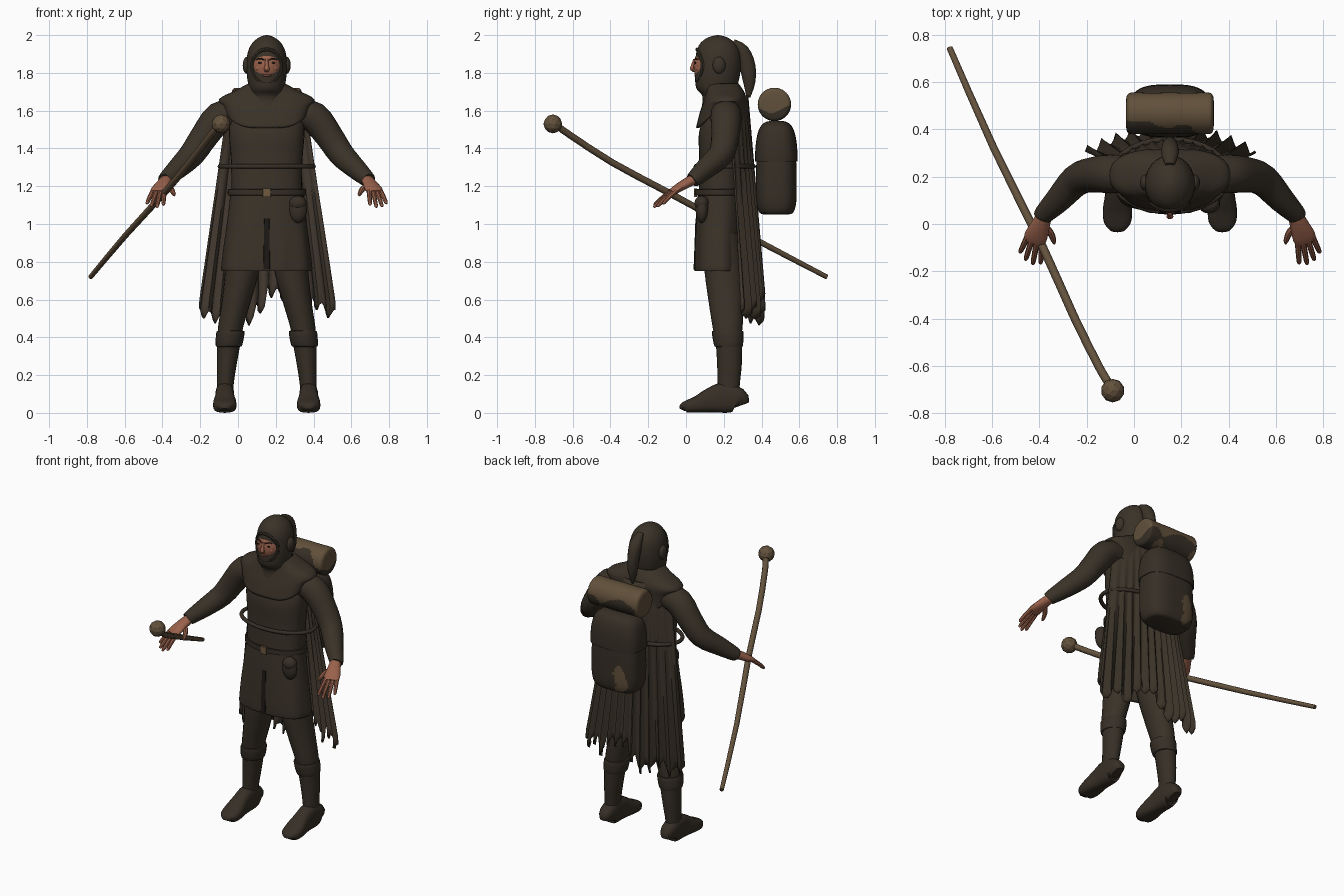
import bpy, bmesh, math, random
from mathutils import Vector, noise

cube = bpy.data.objects.get("Cube")
if cube:
    bpy.data.objects.remove(cube)
random.seed(4)
CENTRE = 0.152          # the figure stands beside the middle of the scene
X, Y, Z = Vector((1, 0, 0)), Vector((0, 1, 0)), Vector((0, 0, 1))


def material(name, colour):
    m = bpy.data.materials.new(name)
    m.use_nodes = True
    m.diffuse_color = (*colour, 1)
    m.node_tree.nodes["Principled BSDF"].inputs["Base Color"].default_value = (*colour, 1)
    return m


CLOTH = material("dark cloth", (.042, .032, .021))
LINING = material("cloak lining", (.062, .046, .032))
LEATHER = material("dark leather", (.037, .028, .019))
SKIN = material("skin", (.32, .12, .07))
LIPS = material("lips", (.2, .065, .045))
DARK = material("dark hair", (.012, .009, .007))
WOOD = material("wood", (.125, .083, .046))
TAN = material("tan canvas", (.12, .08, .043))
BRASS = material("dull brass", (.16, .1, .05))


def finish(name, bm, mats, at=CENTRE, mirror=False, thick=0, rule=None, angle=40):
    mats = mats if isinstance(mats, (list, tuple)) else [mats]
    mesh = bpy.data.meshes.new(name)
    if rule:
        for f in bm.faces:
            f.material_index = rule(f.calc_center_median())
    bm.to_mesh(mesh)
    bm.free()
    ob = bpy.data.objects.new(name, mesh)
    bpy.context.collection.objects.link(ob)
    for m in mats:
        mesh.materials.append(m)
    ob.location.x = at
    bpy.ops.object.select_all(action='DESELECT')
    bpy.context.view_layer.objects.active = ob
    ob.select_set(True)
    bpy.ops.object.shade_smooth_by_angle(angle=math.radians(angle))
    if thick:
        s = ob.modifiers.new("thickness", 'SOLIDIFY')
        s.thickness, s.offset = thick, -1
        s.material_offset = len(mats) - 1
    if mirror:
        ob.modifiers.new("mirror", 'MIRROR')
    return ob


def refine(pts, k):
    """Smooth spline through the points, k steps per span."""
    out = []
    for i in range(len(pts) - 1):
        p0, p1, p2, p3 = (pts[min(max(i + d, 0), len(pts) - 1)] for d in (-1, 0, 1, 2))
        for s in range(k):
            t = s / k
            out.append([b + t / 2 * (c - a + t * (2 * a - 5 * b + 4 * c - d + t * (3 * (b - c) + d - a)))
                        for a, b, c, d in zip(p0, p1, p2, p3)])
    return out + [list(pts[-1])]


def sweep(name, pts, mats, up=None, n=20, k=3, power=2, caps=True, loop=False, warp=None, **opts):
    """Skin over rings (x, y, z, a, b); level rings unless an up axis is given."""
    pts = refine(pts, k) if k > 1 else pts
    cen = [Vector(p[:3]) for p in pts]
    bm, rings, m = bmesh.new(), [], len(pts)
    for i, p in enumerate(pts):
        u, v = X, Y
        if up:
            t = (cen[(i + 1) % m] - cen[i - 1]) if loop else cen[min(i + 1, m - 1)] - cen[max(i - 1, 0)]
            u = up.cross(t).normalized()
            v = t.normalized().cross(u)
        ring = []
        for j in range(n):
            w = math.tau * j / n
            c, s = (math.copysign(abs(q) ** (2 / power), q) for q in (math.cos(w), math.sin(w)))
            co = cen[i] + u * p[3] * c + v * p[-1] * s
            ring.append(bm.verts.new(warp(co) if warp else co))
        rings.append(ring)
    for i in range(m if loop else m - 1):
        a, b = rings[i], rings[(i + 1) % m]
        for j in range(n):
            bm.faces.new((a[j], a[(j + 1) % n], b[(j + 1) % n], b[j]))
    if caps and not loop:
        bm.faces.new(rings[0])
        bm.faces.new(rings[-1])
    bmesh.ops.recalc_face_normals(bm, faces=bm.faces)
    return finish(name, bm, mats, **opts)


def blob(name, pos, radii, mat, **opts):
    bm = bmesh.new()
    bmesh.ops.create_uvsphere(bm, u_segments=24, v_segments=14, radius=1)
    bmesh.ops.scale(bm, vec=radii, verts=bm.verts)
    bmesh.ops.translate(bm, vec=pos, verts=bm.verts)
    return finish(name, bm, mat, **opts)


def oval(cx, cy, cz, ax, ay, r, n=40):
    """Level oval path for belts and cords."""
    steps = [math.tau * i / n for i in range(n)]
    return [(cx + ax * math.cos(w), cy + ay * math.sin(w), cz, *r) for w in steps]


# Tunic body and skirt
sweep("tunic", [(0, .18, 1.12, .19, .115), (0, .18, 1.2, .187, .112), (0, .185, 1.35, .19, .115),
                (0, .19, 1.48, .2, .122), (0, .2, 1.58, .19, .1), (0, .2, 1.65, .13, .08)],
      CLOTH, n=32, power=2.4)


def pleat(co):
    fall = max(0, 1.12 - co.z)
    w = math.atan2(co.y - .17, co.x)
    grow = 1 + .06 * fall * math.sin(11 * w)
    return Vector((co.x * grow, .17 + (co.y - .17) * grow, co.z))


sweep("skirt", [(0, .17, .75, .236, .122), (0, .17, .78, .238, .125), (0, .17, .92, .222, .122),
                (0, .175, 1.06, .203, .12), (0, .18, 1.18, .19, .115)],
      CLOTH, n=64, power=2.4, caps=False, warp=pleat, thick=.012)
sweep("front_slit", [(0, .044, .76, .018, .004), (0, .05, .92, .016, .004), (0, .054, 1.03, .014, .004)],
      DARK, n=8, power=6)

# Shoulder mantle with raised sides
def lift(co):
    co.z += .09 * min(1, abs(co.x) / .23) ** 4 * max(0, min(1, (1.65 - co.z) / .14))
    return co


sweep("mantle", [(0, .185, 1.51, .215, .132), (0, .195, 1.59, .236, .122), (0, .208, 1.66, .252, .112),
                 (0, .205, 1.705, .17, .1), (0, .19, 1.745, .095, .088)],
      CLOTH, n=48, k=4, power=2.5, caps=False, warp=lift, thick=.012)

# Hood, face opening and hood tail
sweep("hood", [(0, .18, 1.6, .12, .1), (0, .178, 1.675, .092, .09), (0, .162, 1.715, .093, .106),
               (0, .165, 1.77, .103, .117), (0, .17, 1.84, .107, .121), (0, .17, 1.91, .1, .115),
               (0, .168, 1.96, .075, .09), (0, .168, 1.99, .037, .046), (0, .168, 2, .005, .005)],
      CLOTH, n=32)
rim = []
for i in range(36):
    w = math.tau * i / 36
    x, z = .077 * math.cos(w), 1.836 + .088 * math.sin(w)
    rim.append((x, .171 - (.12 - .008 * abs(math.sin(w))) * math.sqrt(1 - (x / .107) ** 2), z, .01, .01))
sweep("hood_rim", rim, CLOTH, up=Y, n=8, k=1, loop=True)
blob("hood_ear", (.105, .175, 1.84), (.022, .034, .045), CLOTH, mirror=True)
sweep("hood_tail", [(0, .25, 1.965, .02, .015), (0, .3, 1.92, .038, .032), (0, .325, 1.84, .035, .042),
                    (0, .335, 1.75, .028, .032), (0, .33, 1.67, .006, .01)], CLOTH, up=Y, n=12)

# Face
blob("face", (0, .13, 1.836), (.086, .091, .107), SKIN)
sweep("nose", [(0, .046, 1.873, .008, .008), (0, .036, 1.84, .01, .01), (0, .032, 1.82, .015, .012),
               (0, .043, 1.806, .01, .008)], SKIN, n=10)
blob("eye", (.032, .05, 1.853), (.014, .005, .005), DARK, mirror=True)
sweep("eyebrow", [(.013, .047, 1.868, .003), (.034, .053, 1.876, .004), (.055, .066, 1.87, .002)],
      DARK, up=Z, n=8, mirror=True)
blob("mouth", (0, .052, 1.787), (.026, .008, .007), LIPS)
blob("cheek", (.042, .068, 1.825), (.018, .016, .016), SKIN, mirror=True)

# Sleeves, hands and fingers
sweep("sleeve", [(.15, .21, 1.59, .075), (.25, .212, 1.565, .082), (.33, .208, 1.465, .074),
                 (.395, .185, 1.37, .068), (.47, .105, 1.295, .056), (.53, .045, 1.24, .043),
                 (.538, .036, 1.232, .038)], CLOTH, up=Y, mirror=True)
sweep("palm", [(.525, .05, 1.242, .03, .028), (.548, -.005, 1.212, .04, .026),
               (.568, -.055, 1.182, .049, .02), (.578, -.08, 1.168, .04, .012)],
      SKIN, up=Z, n=16, mirror=True)
for label, off, reach in (("index", -.036, .85), ("middle", -.012, 1), ("ring", .012, .95), ("little", .036, .75)):
    base = Vector((.572 + .85 * off, -.065 + .35 * off, 1.175))
    step = Vector((.025 + .5 * off, -.1 + .2 * off, -.075)) * reach
    path = [(*(base + step * t - Z * .012 * t * t), r) for t, r in ((0, .013), (.5, .012), (.9, .01), (1, .004))]
    sweep(label + "_finger", path, SKIN, up=Z, n=8, mirror=True)
sweep("thumb", [(.54, -.005, 1.21, .016), (.507, -.035, 1.185, .015), (.492, -.07, 1.16, .011),
                (.49, -.085, 1.15, .004)], SKIN, up=Z, n=8, mirror=True)

# Legs and boots
sweep("leg", [(.2, .222, .38, .062, .068), (.19, .22, .46, .067, .08), (.163, .213, .58, .076, .092),
              (.13, .2, .75, .09, .102), (.11, .185, .95, .1, .1)], CLOTH, mirror=True)
sweep("boot_shaft", [(.222, .225, .06, .046, .058), (.22, .226, .14, .044, .058), (.212, .23, .25, .052, .065),
                     (.202, .228, .36, .062, .07), (.197, .222, .41, .07, .078)], LEATHER, mirror=True)
sweep("boot_cuff", [(.202, .226, .35, .06, .068), (.2, .225, .36, .071, .077), (.192, .221, .425, .075, .084),
                    (.191, .22, .435, .066, .075)], LEATHER, mirror=True)
foot = ((.293, .026, .04), (.275, .047, .066), (.2, .05, .08), (.13, .052, .066),
        (.06, .062, .045), (.01, .058, .034), (-.012, .042, .027), (-.02, .02, .016))
sweep("foot", [(.222, y, h, w, h) for y, w, h in foot], LEATHER, up=Z, power=2.8, mirror=True)

# Belt, buckle, pouch and loose cord
sweep("belt", oval(0, .178, 1.168, .2, .125, (.007, .018)), LEATHER, up=Z, n=8, k=1, power=4, loop=True)
sweep("buckle", [(0, .05, 1.143, .022, .008), (0, .05, 1.188, .022, .008)], BRASS, n=8, k=1, power=8)
sweep("cord", oval(0, .205, 1.305, .248, .153, (.012, .012)), LEATHER, up=Z, n=10, k=1, loop=True)
blob("pouch", (.165, .085, 1.075), (.048, .034, .07), LEATHER)
blob("pouch_flap", (.165, .083, 1.11), (.046, .038, .04), LEATHER)

# Ragged, pleated cloak
COLS, ROWS, STRIP = 72, 24, 6
lengths = [random.uniform(.45, .62) for _ in range(COLS // STRIP + 1)]
bm, grid = bmesh.new(), []
for i in range(ROWS + 1):
    row = []
    for j in range(COLS + 1):
        s, v = 2 * j / COLS - 1, i / ROWS
        hem = lengths[j // STRIP] + .13 * abs(j % STRIP - STRIP / 2) / STRIP + random.uniform(0, .01)
        z = 1.68 + (hem - 1.68) * v
        drop = min(1.1, 1.68 - z)
        fold = .022 * v * math.sin(j * math.tau / STRIP + .6 * math.sin(j))
        row.append(bm.verts.new(((.2 + .145 * drop) * s, .33 + .07 * drop - .1 * s * s + fold, z)))
    grid.append(row)
for i in range(ROWS):
    for j in range(COLS):
        bm.faces.new((grid[i][j], grid[i][j + 1], grid[i + 1][j + 1], grid[i + 1][j]))
finish("cloak", bm, [CLOTH, LINING], thick=.01, angle=60)

# Backpack with lid and worn patch, and bedroll
def pack_patch(c):
    d = ((c.x + .07) / .05) ** 2 + ((c.z - 1.14) / .08) ** 2 + noise.noise(c * 14)
    return int(c.y > .5 and d < 1)


def roll_patch(c):
    return int(noise.noise(c * 9) + 5 * (c.z - 1.633) + 2 * (c.y - .468) > -.02)


sweep("backpack", [(0, .478, 1.05, .11, .06), (0, .478, 1.062, .145, .09), (0, .478, 1.12, .163, .106),
                   (0, .478, 1.24, .166, .108), (0, .478, 1.37, .162, .104)],
      [LEATHER, TAN], n=96, k=8, power=3, rule=pack_patch)
sweep("backpack_lid", [(0, .478, 1.335, .168, .11), (0, .478, 1.34, .172, .113), (0, .478, 1.43, .168, .108),
                       (0, .478, 1.5, .15, .092), (0, .478, 1.535, .115, .065), (0, .478, 1.545, .07, .035)],
      LEATHER, n=40, power=3)
ends = ((.186, .01), (.186, .04), (.184, .068), (.177, .082), (.16, .088), (.08, .087))
profile = [(-x, r) for x, r in ends] + [(0, .088)] + list(reversed(ends))
sweep("bedroll", [(x, .468, 1.633, r) for x, r in profile], [LEATHER, TAN], up=Z, n=64, k=6, rule=roll_patch)

# Walking staff with knob
sweep("staff", [(-.78, .745, .72, .013), (-.595, .325, .94, .016), (-.385, -.1, 1.17, .018),
                (-.255, -.39, 1.325, .018), (-.14, -.62, 1.475, .018), (-.095, -.69, 1.525, .018)],
      WOOD, up=Z, n=10, k=2, at=0)
bm = bmesh.new()
bmesh.ops.create_icosphere(bm, subdivisions=2, radius=.05)
bmesh.ops.translate(bm, vec=(-.09, -.705, 1.53), verts=bm.verts)
finish("staff_knob", bm, WOOD, at=0, angle=10)
